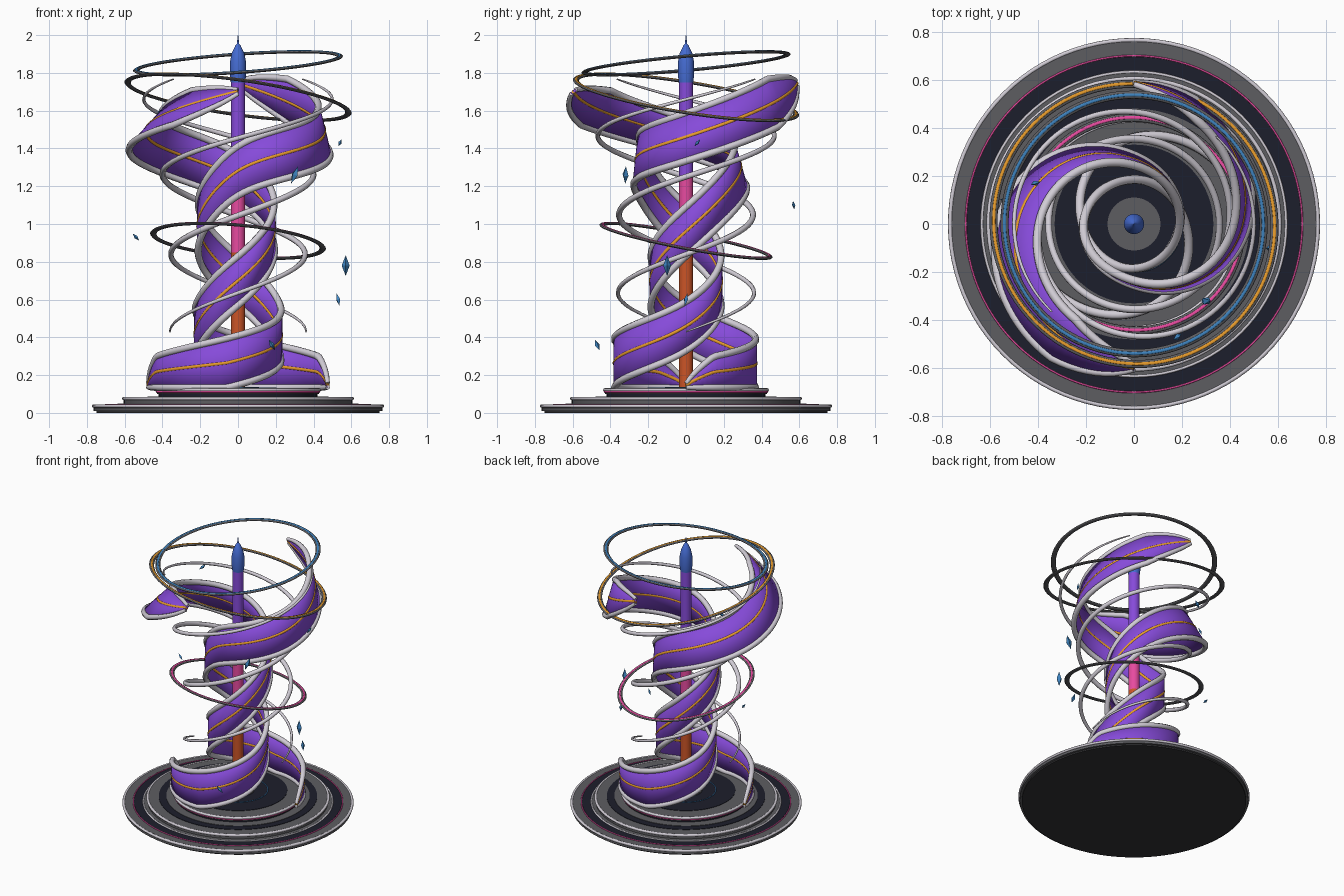
import bpy, bmesh, math
from mathutils import Vector

if "Cube" in bpy.data.objects:
    bpy.data.objects.remove(bpy.data.objects["Cube"])


def material(name, rgb):
    m = bpy.data.materials.new(name)
    m.use_nodes = True
    m.diffuse_color = (*rgb, 1)
    m.node_tree.nodes["Principled BSDF"].inputs["Base Color"].default_value = (*rgb, 1)
    return m


PURPLE = material("violet", (0.24, 0.07, 0.7))
SILVER = material("silver", (0.64, 0.61, 0.67))
GREY = material("steel_grey", (0.11, 0.11, 0.12))
DARK = material("near_black", (0.012, 0.013, 0.025))
BASE = material("charcoal", (0.033, 0.033, 0.036))
GOLD = material("gold", (0.8, 0.33, 0.025))
ORANGE = material("burnt_orange", (0.6, 0.09, 0.02))
PINK = material("pink", (0.8, 0.07, 0.35))
BLUE = material("royal_blue", (0.06, 0.15, 0.65))
SKY = material("crystal_blue", (0.05, 0.24, 0.55))


def finish(obj, name, mat, angle=40):
    obj.name = name
    obj.data.materials.clear()
    obj.data.materials.append(mat)
    bpy.ops.object.select_all(action="DESELECT")
    obj.select_set(True)
    bpy.context.view_layer.objects.active = obj
    bpy.ops.object.shade_smooth_by_angle(angle=math.radians(angle))
    return obj


def mesh_object(name, verts, faces, mat):
    me = bpy.data.meshes.new(name)
    me.from_pydata(verts, [], faces)
    bm = bmesh.new()
    bm.from_mesh(me)
    bmesh.ops.recalc_face_normals(bm, faces=bm.faces)
    bm.to_mesh(me)
    bm.free()
    obj = bpy.data.objects.new(name, me)
    bpy.context.collection.objects.link(obj)
    return finish(obj, name, mat)


def lathe(name, profile, mat, n=96):
    """Revolve (radius, z) points about the z axis, closed at both ends."""
    verts = [(r * math.cos(math.tau * i / n), r * math.sin(math.tau * i / n), z)
             for r, z in profile for i in range(n)]
    faces = [(k * n + i, k * n + (i + 1) % n, (k + 1) * n + (i + 1) % n, (k + 1) * n + i)
             for k in range(len(profile) - 1) for i in range(n)]
    last = (len(profile) - 1) * n
    faces += [tuple(range(n)), tuple(range(last, last + n))]
    return mesh_object(name, verts, faces, mat)


def disc(name, radius, low, high, mat):
    return lathe(name, [(radius, low), (radius, high)], mat)


def torus(name, major, minor, mat, location=(0, 0, 0), normal=(0, 0, 1), flat=1):
    bpy.ops.mesh.primitive_torus_add(
        major_radius=major, minor_radius=minor, major_segments=96, minor_segments=8,
        location=location, rotation=Vector(normal).to_track_quat("Z", "Y").to_euler())
    ring = bpy.context.object
    ring.scale.z = flat
    return finish(ring, name, mat, 60)


def tube(name, points, radii, mat):
    cu = bpy.data.curves.new(name, "CURVE")
    cu.dimensions = "3D"
    cu.bevel_depth = 1
    cu.bevel_resolution = 2
    cu.use_fill_caps = True
    sp = cu.splines.new("POLY")
    sp.points.add(len(points) - 1)
    for p, co, r in zip(sp.points, points, radii):
        p.co = (*co, 1)
        p.radius = r
    obj = bpy.data.objects.new(name, cu)
    bpy.context.collection.objects.link(obj)
    bpy.ops.object.select_all(action="DESELECT")
    obj.select_set(True)
    bpy.context.view_layer.objects.active = obj
    bpy.ops.object.convert(target="MESH")
    return finish(bpy.context.object, name, mat, 60)


def smooth_key(keys, t):
    """Catmull-Rom value through evenly spaced keys, t from 0 to 1."""
    u = t * (len(keys) - 1)
    i = min(int(u), len(keys) - 2)
    f = u - i
    b, c = keys[i], keys[i + 1]
    a = keys[i - 1] if i else 2 * b - c
    d = keys[i + 2] if i + 2 < len(keys) else 2 * c - b
    return b + f / 2 * (c - a + f * (2 * a - 5 * b + 4 * c - d + f * (3 * (b - c) + d - a)))


def polar(r, a, z):
    return Vector((r * math.cos(a), r * math.sin(a), z))


# Stepped plinth with bright rims and inlays
for i, (r, low, high) in enumerate([(0.765, 0.01, 0.042), (0.605, 0.05, 0.082), (0.43, 0.1, 0.128)]):
    disc(f"plinth_tier_{i}", r, low, high, GREY)
    torus(f"plinth_rim_{i}", r, 0.009, SILVER, (0, 0, high - 0.006))
disc("plinth_underside", 0.75, 0, 0.012, BASE)
disc("plinth_neck_low", 0.58, 0.04, 0.052, DARK)
disc("plinth_neck_high", 0.42, 0.08, 0.102, DARK)
disc("dark_inlay_low", 0.695, 0.04, 0.045, DARK)
disc("grey_step_low", 0.635, 0.04, 0.048, GREY)
torus("silver_line_low", 0.633, 0.006, SILVER, (0, 0, 0.045))
disc("dark_inlay_middle", 0.53, 0.08, 0.085, DARK)
disc("grey_step_middle", 0.48, 0.08, 0.088, GREY)
disc("dark_inlay_top", 0.33, 0.12, 0.131, DARK)
disc("column_foot", 0.11, 0.12, 0.137, GREY)
torus("pink_line_low", 0.7, 0.004, PINK, (0, 0, 0.044))
torus("pink_line_top", 0.431, 0.005, PINK, (0, 0, 0.111))
torus("blue_line_top", 0.2, 0.003, SKY, (0, 0, 0.132))

# Banded central column and its spire
for part, low, high, mat in [("low", 0.13, 0.85, ORANGE), ("middle", 0.85, 1.25, PINK),
                             ("high", 1.25, 1.76, PURPLE)]:
    lathe(f"column_{part}", [(0.038, low), (0.038, high)], mat, 32)
lathe("column_spire", [(0.038, 1.75), (0.042, 1.78), (0.042, 1.86), (0.033, 1.905),
                       (0.014, 1.945), (0.006, 1.955), (0.001, 2.0)], BLUE, 32)


# Twin spiral ribbons: keys every quarter turn
def ribbon(name, start, radius, height, lean):
    steps = 180
    upper, middle, lower, taper = [], [], [], []
    for s in range(steps + 1):
        t = s / steps
        a = math.radians(start + 630 * t)
        k = max(0.12, min(1, t / 0.03, (1 - t) / 0.05) ** 0.6)
        r, z, d = (smooth_key(keys, t) for keys in (radius, height, lean))
        half = math.sqrt(0.13 ** 2 - d ** 2) * k
        upper.append(polar(r - d * k, a, z + half))
        lower.append(polar(r + d * k, a, max(z - half, 0.135)))
        middle.append((upper[-1] + lower[-1]) / 2)
        taper.append(0.011 + 0.008 * k)
    n = steps + 1
    verts = upper + middle + lower
    faces = [(c * n + i, c * n + i + 1, (c + 1) * n + i + 1, (c + 1) * n + i)
             for c in range(2) for i in range(steps)]
    band = mesh_object(f"{name}_band", verts, faces, PURPLE)
    mod = band.modifiers.new("thickness", "SOLIDIFY")
    mod.thickness = 0.014
    mod.offset = 0
    tube(f"{name}_upper_edge", upper, taper, SILVER)
    tube(f"{name}_lower_edge", lower, taper, SILVER)
    tube(f"{name}_gold_line", middle, [0.011] * n, GOLD)


ribbon("first_ribbon", 180, [0.475, 0.37, 0.215, 0.185, 0.21, 0.245, 0.445, 0.585],
       [0.14, 0.28, 0.46, 0.7, 0.97, 1.28, 1.46, 1.745],
       [0, 0, 0, 0, 0, 0.01, 0.03, 0.035])
ribbon("second_ribbon", 0, [0.475, 0.36, 0.215, 0.185, 0.19, 0.265, 0.48, 0.595],
       [0.14, 0.28, 0.46, 0.7, 0.96, 1.24, 1.46, 1.7],
       [0, 0, 0, 0, 0, 0.02, 0.085, 0.095])

# Two slender strands that wind outside the ribbons
for name, start in (("first_strand", 180), ("second_strand", 0)):
    path, radii = [], []
    for s in range(161):
        t = s / 160
        turn = 1.63 * t
        r = smooth_key([0.36, 0.36, 0.355, 0.36, 0.42, 0.49, 0.5], t)
        path.append(polar(r, math.radians(start) + math.tau * turn, 0.43 + 0.82 * turn))
        radii.append(0.004 + 0.012 * math.sin(math.pi * t) ** 0.7)
    tube(name, path, radii, SILVER)

# Flat tilted orbit rings, each with a coloured inlay on top
for name, r, z, sx, sy, mat in [("top_ring", 0.54, 1.85, 0.07, 0.09, SKY),
                                ("high_ring", 0.59, 1.67, -0.14, -0.16, GOLD),
                                ("middle_ring", 0.45, 0.91, -0.09, -0.19, PINK)]:
    normal = Vector((-sx, -sy, 1)).normalized()
    torus(name, r, 0.017, GREY, (0, 0, z), normal, 0.45)
    torus(f"{name}_inlay", r, 0.007, mat, Vector((0, 0, z)) + normal * 0.006, normal, 0.5)

# Floating crystals
for i, (x, y, z, h) in enumerate([
        (0.57, -0.1, 0.78, 0.055), (0.3, -0.32, 1.26, 0.05), (0.54, 0.06, 1.43, 0.025),
        (-0.54, 0.1, 0.93, 0.025), (0.53, 0, 0.6, 0.035), (0.18, -0.47, 0.36, 0.035),
        (-0.1, 0.57, 1.1, 0.025), (-0.41, 0.17, 1.6, 0.03)]):
    w = h * 0.38
    rim = [(w, 0, 0), (0, w, 0), (-w, 0, 0), (0, -w, 0)]
    gem = mesh_object(f"crystal_{i}", rim + [(0, 0, h), (0, 0, -h)],
                      [(k, (k + 1) % 4, e) for k in range(4) for e in (4, 5)], SKY)
    gem.data.shade_flat()
    gem.location = (x, y, z)
    gem.rotation_euler = (0.3 * (i % 3), 0.25 * (i % 4), i)
